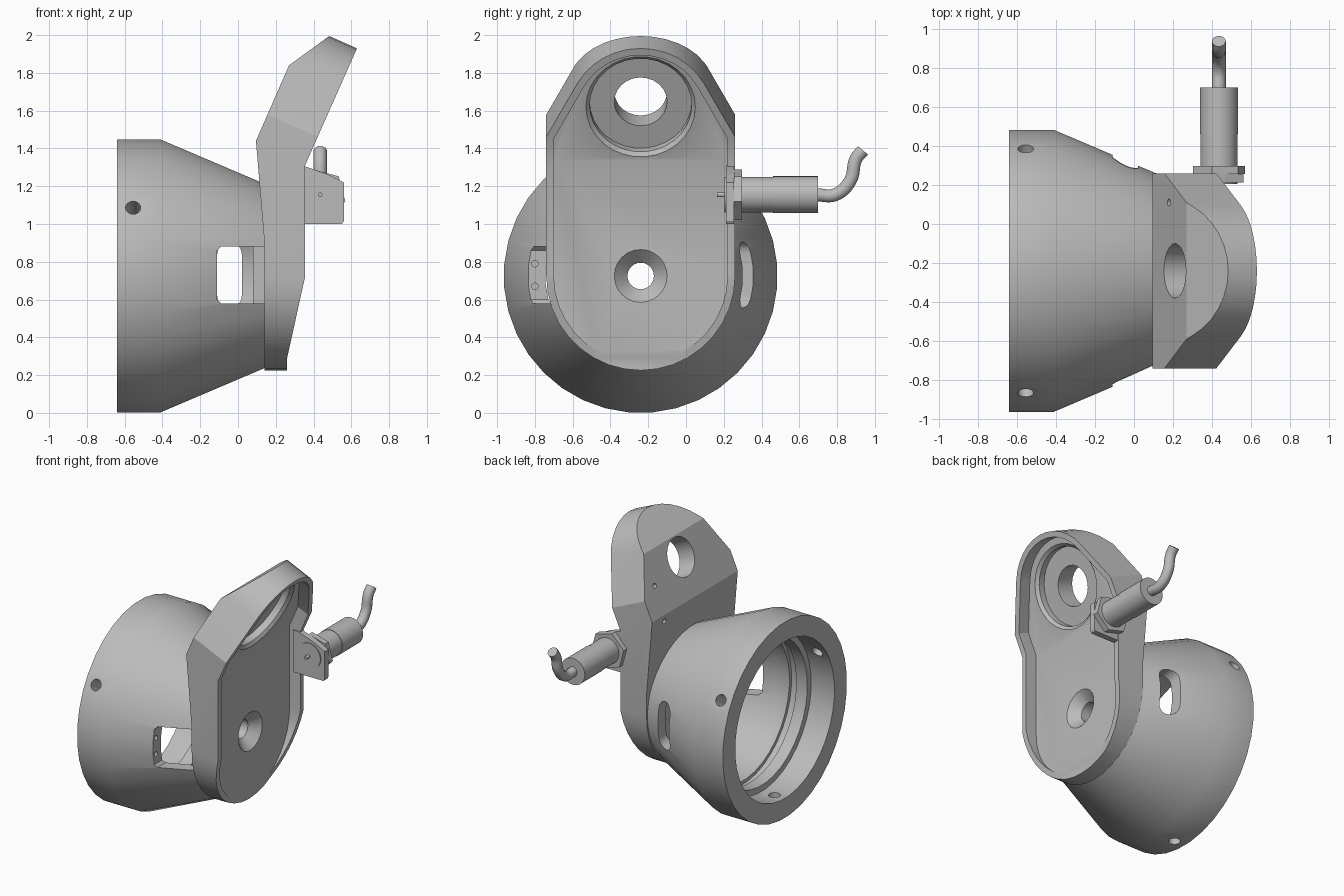
import bpy, bmesh, math
from mathutils import Vector

if "Cube" in bpy.data.objects:
    bpy.data.objects.remove(bpy.data.objects["Cube"], do_unlink=True)

grey = bpy.data.materials.new("grey plastic")
grey.use_nodes = True
GREY = (0.5, 0.5, 0.5, 1)
grey.diffuse_color = GREY
grey.node_tree.nodes["Principled BSDF"].inputs["Base Color"].default_value = GREY

X, Y, Z = Vector((1, 0, 0)), Vector((0, 1, 0)), Vector((0, 0, 1))
CY, CZ = -0.24, 0.725                       # housing axis
CENTRE = Vector((0, CY, CZ))
UP = Vector((0.405, 0, 0.914)).normalized()  # slope of the tilted head
OUT = Y.cross(UP)                            # outward normal of the head
BEND = Vector((0.355, CY, 1.31))


def finish(name, bm):
    bmesh.ops.remove_doubles(bm, verts=bm.verts, dist=1e-5)
    bmesh.ops.recalc_face_normals(bm, faces=bm.faces)
    mesh = bpy.data.meshes.new(name)
    bm.to_mesh(mesh)
    bm.free()
    mesh.materials.append(grey)
    ob = bpy.data.objects.new(name, mesh)
    bpy.context.collection.objects.link(ob)
    return ob


def prism(name, pts, origin, u, v, start, end):
    """Extrude a 2D outline lying in the u, v plane along its normal."""
    bm = bmesh.new()
    w = u.cross(v)
    lo, hi = ([bm.verts.new(origin + u * a + v * b + w * d) for a, b in pts] for d in (start, end))
    bm.faces.new(lo)
    bm.faces.new(hi)
    for i in range(len(pts)):
        j = (i + 1) % len(pts)
        bm.faces.new((lo[i], lo[j], hi[j], hi[i]))
    return finish(name, bm)


def lathe(name, pts, origin, axis, closed=False, sides=32):
    """Revolve (distance, radius) points around an axis."""
    bm = bmesh.new()
    u = axis.orthogonal().normalized()
    v = axis.cross(u)
    rings = []
    for d, r in pts:
        angles = [2 * math.pi * k / sides for k in range(sides)]
        rings.append([bm.verts.new(origin + axis * d + (u * math.cos(a) + v * math.sin(a)) * r)
                      for a in angles])
    for i in range(len(rings) if closed else len(rings) - 1):
        a, b = rings[i], rings[(i + 1) % len(rings)]
        for k in range(sides):
            m = (k + 1) % sides
            bm.faces.new((a[k], a[m], b[m], b[k]))
    if not closed:
        bm.faces.new(rings[0])
        bm.faces.new(rings[-1])
    return finish(name, bm)


def rod(name, origin, axis, start, end, r, sides=24):
    return lathe(name, [(start, r), (end, r)], origin, axis, sides=sides)


def boolean(ob, cutters, operation="DIFFERENCE"):
    for c in cutters:
        mod = ob.modifiers.new("cut", "BOOLEAN")
        mod.operation, mod.object, mod.solver = operation, c, "EXACT"
        bpy.context.view_layer.objects.active = ob
        bpy.ops.object.modifier_apply(modifier=mod.name)
        bpy.data.objects.remove(c, do_unlink=True)


def smooth(ob, angle=28):
    bpy.ops.object.select_all(action="DESELECT")
    ob.select_set(True)
    bpy.context.view_layer.objects.active = ob
    bpy.ops.object.shade_smooth_by_angle(angle=math.radians(angle))


def arc(cx, cy, r, a0, a1, n):
    return [(cx + r * math.cos(math.radians(a0 + (a1 - a0) * i / n)),
             cy + r * math.sin(math.radians(a0 + (a1 - a0) * i / n))) for i in range(n + 1)]


def trim(ob, inset):
    """Trim a folded slab to a rounded foot and a tapered round head."""
    foot = arc(0, 0, 0.5 - inset, 180, 360, 18) + [(0.5 - inset, 2), (inset - 0.5, 2)]
    head = arc(0, 0.30, 0.378 - inset, 28, 152, 12)
    x, y = head[0]
    skirt = (x + 0.5, y - 0.94)
    head = [(skirt[0], -3), skirt] + head + [(-skirt[0], skirt[1]), (-skirt[0], -3)]
    boolean(ob, [prism("foot_trim", foot, CENTRE, Y, Z, -2, 3),
                 prism("head_trim", head, BEND, Y, UP, -3, 3)], "INTERSECT")


# Hollow conical housing with stepped bore
housing = lathe("housing", [(-0.64, 0.725), (-0.41, 0.725), (0.14, 0.49), (0.14, 0.07), (0.08, 0.07),
                            (0.08, 0.43), (-0.2, 0.54), (-0.3, 0.54), (-0.3, 0.565), (-0.36, 0.565),
                            (-0.36, 0.535), (-0.45, 0.535), (-0.45, 0.58), (-0.64, 0.58)],
                CENTRE, X, closed=True, sides=36)
cuts = []
for deg in (30, 150, 270):                   # radial screw holes
    a = math.radians(deg)
    cuts.append(rod("screw_hole", CENTRE + X * -0.555, Y * math.cos(a) + Z * math.sin(a), 0.4, 0.9, 0.04))
window = [(-0.11, 0.6), (-0.09, 0.58), (0.2, 0.58), (0.2, 0.88), (-0.09, 0.88), (-0.11, 0.86)]
cuts.append(prism("window_cut", window, Vector(), X, Z, 0.6, 1.1))
slot = arc(-0.045, 0.84, 0.065, 0, 180, 10) + arc(-0.045, 0.62, 0.065, 180, 360, 10)
cuts.append(prism("slot_cut", slot, Vector(), X, Z, -0.6, -0.1))
for z in (0.67, 0.79):                       # pin holes in the window edge
    cuts.append(rod("pin_hole", Vector((0, -0.8, z)), X, -0.2, 0.0, 0.017, 12))
boolean(housing, cuts)
smooth(housing)

# Folded mounting plate
side = [(0.14, 0.2), (0.26, 0.2), (0.26, 0.29), (0.355, 0.72), (0.355, 1.31), (0.71, 2.11),
        (0.641, 2.11), (0.27, 1.84), (0.095, 1.44), (0.14, 0.9)]
plate = prism("mounting_plate", side, Vector((0, CY, 0)), X, Z, -0.8, 0.8)
trim(plate, 0)

# Recess leaving a raised rim
recess_side = [(0.268, 0), (0.268, 1.335), (0.696, 2.3), (1.5, 2.3), (1.5, 0)]
recess = prism("recess_cut", recess_side, Vector((0, CY, 0)), X, Z, -0.8, 0.8)
trim(recess, 0.04)
socket = BEND + UP * 0.30
boolean(plate, [
    recess,
    lathe("socket_cut", [(-0.157, 0.27), (-0.11, 0.27), (-0.09, 0.29), (0.3, 0.29)], socket, OUT, sides=30),
    rod("socket_hole", socket, OUT, -0.6, 0.2, 0.14),
    lathe("countersink", [(-0.1, 0.07), (0.2, 0.07), (0.268, 0.14), (0.4, 0.14 + 0.136)], CENTRE, X, sides=24),
    rod("upper_pin_hole", Vector((0.18, 0.11, 1.63)), OUT, -0.1, 0.06, 0.018, 12),
    rod("lower_pin_hole", Vector((0.1, 0.11, 1.39)), X, -0.1, 0.06, 0.018, 12)])
smooth(plate)

# Sensor bracket, nut, body and pin
SX, SZ = 0.435, 1.155
sensor = Vector((SX, 0, SZ))
bracket = [(0.3, 1.0), (0.55, 1.0), (0.56, 1.015), (0.56, 1.22), (0.47, 1.265), (0.34, 1.31), (0.3, 1.31)]
prism("sensor_bracket", bracket, Vector(), X, Z, -0.255, -0.212)
nut = rod("lock_nut", sensor, Y, 0.255, 0.297, 0.138, 6)
smooth(lathe("sensor_body", [(0.205, 0.095), (0.46, 0.095), (0.46, 0.098), (0.7, 0.098)], sensor, Y))
smooth(rod("sensor_pin", sensor, Y, 0.165, 0.21, 0.012, 12))

# Bent cable
curve = bpy.data.curves.new("cable", "CURVE")
curve.dimensions = "3D"
curve.bevel_depth, curve.bevel_resolution, curve.use_fill_caps = 0.036, 3, True
curve.resolution_u = 6
path = [(0.69, SZ), (0.79, SZ), (0.87, 1.23), (0.9, 1.345), (0.937, 1.39)]
spline = curve.splines.new("BEZIER")
spline.bezier_points.add(len(path) - 1)
for p, (y, z) in zip(spline.bezier_points, path):
    p.co = (SX, y, z)
    p.handle_left_type = p.handle_right_type = "AUTO"
curve.materials.append(grey)
cable = bpy.data.objects.new("cable", curve)
bpy.context.collection.objects.link(cable)
